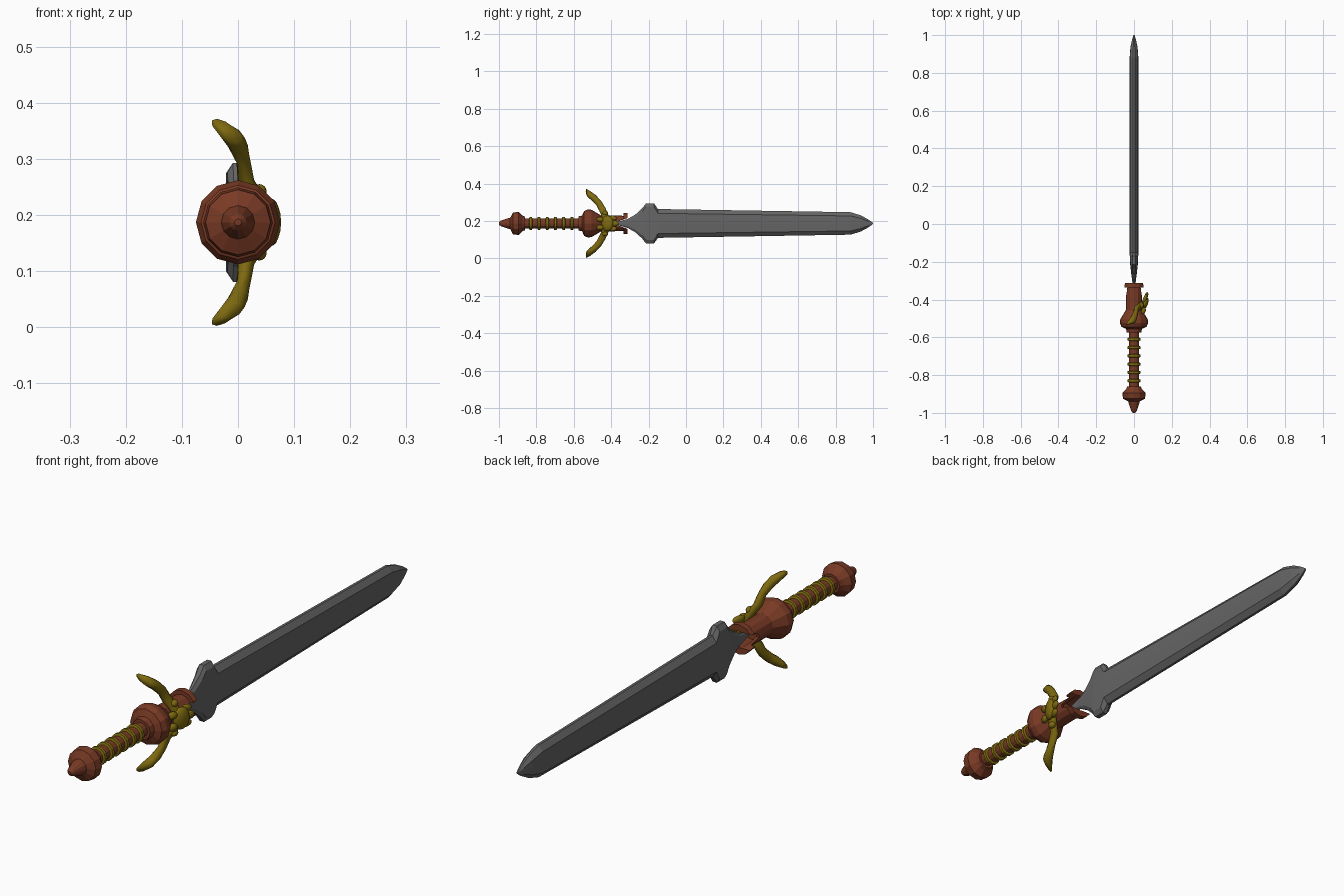
import bpy, bmesh
from math import sin, cos, pi
from mathutils import Vector, Matrix

if "Cube" in bpy.data.objects:
    bpy.data.objects.remove(bpy.data.objects["Cube"])

ZC = 0.187  # height of the sword's long axis


def material(name, rgb):
    m = bpy.data.materials.new(name)
    m.diffuse_color = (*rgb, 1)
    m.use_nodes = True
    m.node_tree.nodes["Principled BSDF"].inputs["Base Color"].default_value = m.diffuse_color
    return m


RED = material("red_brown", (0.19, 0.042, 0.018))
GOLD = material("old_gold", (0.21, 0.145, 0.005))
STEEL = material("dark_steel", (0.13, 0.13, 0.13))


def finish(bm, name, mat=None, smooth=False):
    bmesh.ops.recalc_face_normals(bm, faces=bm.faces)
    me = bpy.data.meshes.new(name)
    bm.to_mesh(me)
    bm.free()
    ob = bpy.data.objects.new(name, me)
    bpy.context.collection.objects.link(ob)
    if mat:
        me.materials.append(mat)
    if smooth:
        for p in me.polygons:
            p.use_smooth = True
    return ob


def loft(name, rings, mat=None, smooth=False):
    """Skin equal-length rings of points and cap both ends."""
    bm = bmesh.new()
    vs = [[bm.verts.new(p) for p in ring] for ring in rings]
    n = len(vs[0])
    for a, b in zip(vs, vs[1:]):
        for i in range(n):
            j = (i + 1) % n
            bm.faces.new((a[i], a[j], b[j], b[i]))
    bm.faces.new(vs[0])
    bm.faces.new(vs[-1])
    return finish(bm, name, mat, smooth)


def lathe(name, profile, mat, n=12):
    """Revolve (y, radius) points about the sword's axis."""
    return loft(name, [[(r * cos(2 * pi * i / n), y, ZC + r * sin(2 * pi * i / n))
                        for i in range(n)] for y, r in profile], mat)


def blob(name, loc, size, mat, tilt=0):
    bm = bmesh.new()
    bmesh.ops.create_uvsphere(bm, u_segments=12, v_segments=8, radius=1)
    bm.transform(Matrix.Translation(loc) @ Matrix.Rotation(tilt, 4, 'Z')
                 @ Matrix.Diagonal((*size, 1)))
    return finish(bm, name, mat, True)


# Blade: (y, outer half height, bevel half height, half thickness, edge half thickness)
blade = [(-0.38, 0.004, 0.002, 0.004, 0.002), (-0.31, 0.025, 0.016, 0.008, 0.003),
         (-0.27, 0.048, 0.034, 0.013, 0.005), (-0.235, 0.080, 0.062, 0.017, 0.008),
         (-0.215, 0.106, 0.088, 0.019, 0.009), (-0.17, 0.106, 0.088, 0.021, 0.009),
         (-0.15, 0.077, 0.054, 0.022, 0.005), (0.88, 0.060, 0.040, 0.022, 0.005),
         (0.935, 0.043, 0.027, 0.018, 0.004), (0.975, 0.021, 0.012, 0.01, 0.003),
         (1.0, 0.003, 0.002, 0.003, 0.002)]
loft("blade", [[(x, y, ZC + z) for x, z in (
    (t, -b), (t * 1.06, 0), (t, b), (e, o), (-e, o),
    (-t, b), (-t * 1.06, 0), (-t, -b), (-e, -o), (e, -o))]
    for y, o, b, t, e in blade], STEEL)

# Pommel and grip
lathe("pommel", [(-1.0, 0.006), (-0.99, 0.015), (-0.95, 0.028), (-0.94, 0.030), (-0.925, 0.058),
                 (-0.895, 0.062), (-0.875, 0.042), (-0.86, 0.036), (-0.86, 0.02)], RED)
lathe("grip", [(-0.88, 0.027), (-0.56, 0.027)], RED)
for k in range(6):
    y = -0.83 + k * 0.044
    lathe(f"grip_ring_{k + 1}", [(y - 0.010, 0.024), (y - 0.006, 0.035),
                                 (y + 0.006, 0.035), (y + 0.010, 0.024)], GOLD)

# Bulb and hollow socket, with a wedge slot on both sides for the blade root
socket = lathe("bulb_and_socket", [
    (-0.575, 0.02), (-0.575, 0.038), (-0.555, 0.042), (-0.545, 0.066), (-0.525, 0.075),
    (-0.505, 0.073), (-0.455, 0.043), (-0.335, 0.041), (-0.335, 0.056), (-0.312, 0.056),
    (-0.312, 0.032), (-0.39, 0.030), (-0.392, 0.003)], RED)
cutter = loft("slot_cutter", [[(x, -0.375, ZC - 0.006), (x, -0.27, ZC - 0.045),
                               (x, -0.27, ZC + 0.045), (x, -0.375, ZC + 0.006)]
                              for x in (-0.15, 0.15)])
cutter.hide_render = True
mod = socket.modifiers.new("slot", 'BOOLEAN')
mod.operation = 'DIFFERENCE'
mod.solver = 'EXACT'
mod.object = cutter
bpy.context.view_layer.objects.active = socket
bpy.ops.object.modifier_apply(modifier="slot")
bpy.data.objects.remove(cutter)

# Guard horns: (centre as x, y, height off axis), half width, half thickness, width tilt
horn = [((0.048, -0.425, 0.0), 0.014, 0.018, 0.0), ((0.036, -0.432, 0.04), 0.016, 0.019, 0.0),
        ((0.014, -0.447, 0.075), 0.015, 0.019, 0.05), ((0.010, -0.466, 0.108), 0.013, 0.018, 0.15),
        ((0.0, -0.492, 0.136), 0.020, 0.018, 0.4), ((-0.012, -0.516, 0.155), 0.028, 0.017, 0.55),
        ((-0.021, -0.530, 0.164), 0.031, 0.013, 0.6)]
for side, label in ((1, "upper"), (-1, "lower")):
    rings = []
    for i, (c, w, t, tilt) in enumerate(horn):
        a, b = Vector(horn[max(i - 1, 0)][0]), Vector(horn[min(i + 1, len(horn) - 1)][0])
        wide = Vector((-cos(tilt), -tilt * 0.3, sin(tilt)))
        thin = wide.cross(b - a).normalized()
        ring = []
        for k in range(10):
            p = Vector(c) + wide * w * cos(k * pi / 5) + thin * t * sin(k * pi / 5)
            ring.append((p.x, p.y, ZC + side * p.z))
        rings.append(ring)
    loft(f"{label}_guard_horn", rings, GOLD, True)

    # Scroll, leaf and petal beside the ornament
    blob(f"{label}_scroll", (0.038, -0.432, ZC + side * 0.055), (0.013, 0.016, 0.013), GOLD)
    blob(f"{label}_leaf", (0.058, -0.395, ZC + side * 0.028), (0.010, 0.026, 0.014), GOLD, -0.35)
    blob(f"{label}_petal", (0.05, -0.46, ZC + side * 0.022), (0.012, 0.02, 0.014), GOLD, -0.35)

# Ornament on the right side of the socket
blob("ornament_boss", (0.058, -0.42, ZC), (0.016, 0.034, 0.042), GOLD, -0.35)
blob("ornament_leaf", (0.063, -0.385, ZC), (0.010, 0.026, 0.016), GOLD, -0.35)
